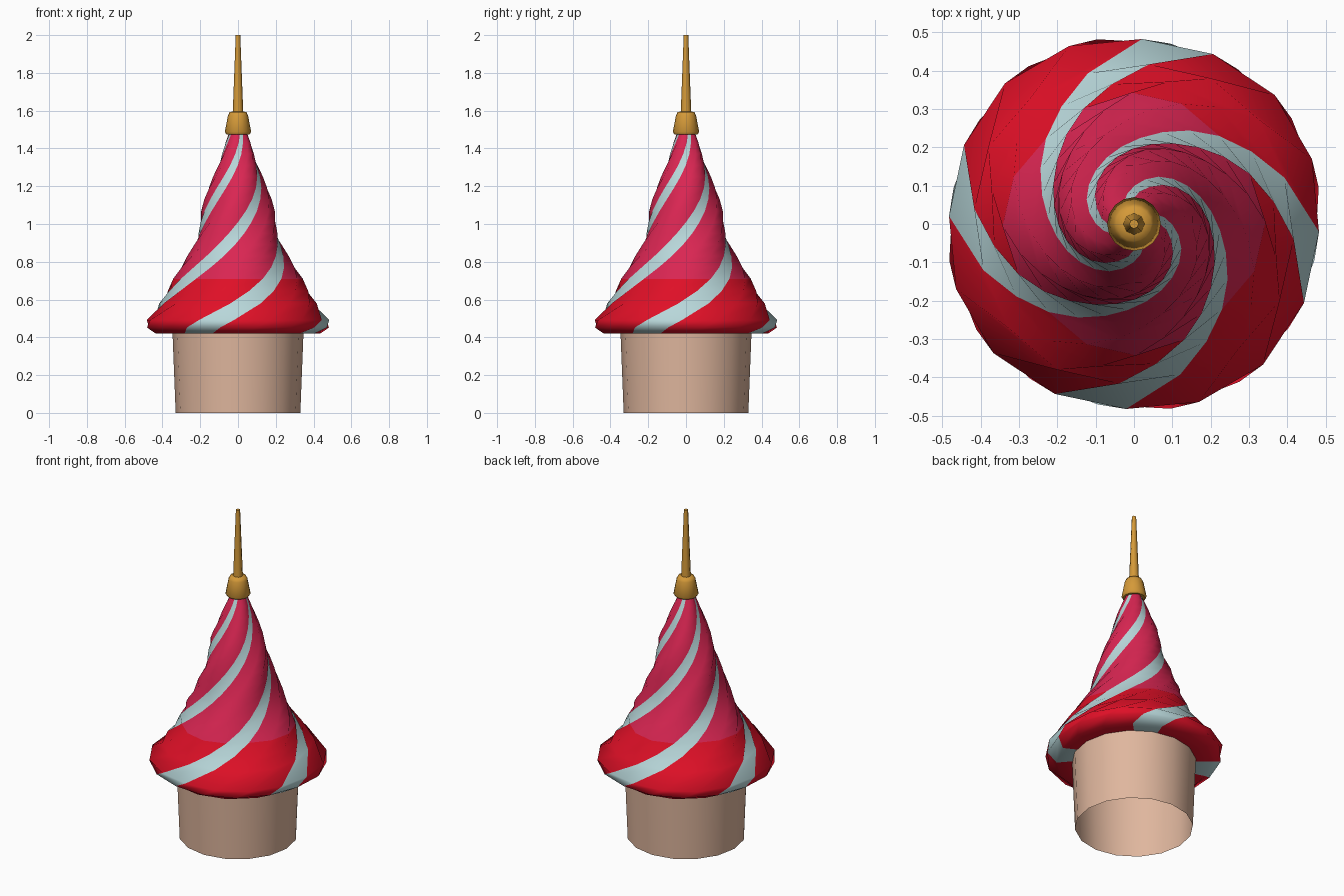
import bpy, bmesh, math

if "Cube" in bpy.data.objects:
    bpy.data.objects.remove(bpy.data.objects["Cube"])

SIDES = 16


def material(name, rgb):
    m = bpy.data.materials.new(name)
    m.diffuse_color = (*rgb, 1.0)
    m.use_nodes = True
    m.node_tree.nodes["Principled BSDF"].inputs["Base Color"].default_value = m.diffuse_color
    return m


TAN = material("tan wall", (0.74, 0.47, 0.34))
RED = material("red", (0.74, 0.005, 0.02))
PINK = material("pink", (0.70, 0.019, 0.085))
PALE = material("pale blue stripe", (0.48, 0.68, 0.70))
GOLD = material("gold", (0.66, 0.32, 0.04))


def build(name, rings, mats, rule=None, cap_top=False, smooth_angle=40):
    """Join rings of points into a tube; rule(ring, side) picks the colour."""
    bm = bmesh.new()
    loops = [[bm.verts.new(p) for p in ring] for ring in rings]
    n = len(loops[0])
    for k in range(len(loops) - 1):
        for i in range(n):
            j = (i + 1) % n
            f = bm.faces.new((loops[k][i], loops[k][j],
                              loops[k + 1][j], loops[k + 1][i]))
            if rule:
                f.material_index = rule(k, i)
    if cap_top:
        bm.faces.new(loops[-1])
    me = bpy.data.meshes.new(name)
    bm.to_mesh(me)
    bm.free()
    ob = bpy.data.objects.new(name, me)
    bpy.context.collection.objects.link(ob)
    for m in mats:
        me.materials.append(m)
    bpy.ops.object.select_all(action='DESELECT')
    ob.select_set(True)
    bpy.context.view_layer.objects.active = ob
    bpy.ops.object.shade_smooth_by_angle(angle=math.radians(smooth_angle))
    return ob


def lathe(profile, sides):
    return [[(r * math.cos(2 * math.pi * i / sides),
              r * math.sin(2 * math.pi * i / sides), z)
             for i in range(sides)] for r, z in profile]


# tower wall, open underneath
build("tower_wall", lathe([(0.33, 0), (0.347, 0.43)], SIDES), [TAN])

# twisted dome: (lobe radius, height) profile, four lobes with sunken stripes
profile = [(0.34, 0.425), (0.44, 0.42), (0.495, 0.452), (0.498, 0.492),
           (0.43, 0.58), (0.382, 0.645), (0.343, 0.71), (0.308, 0.77),
           (0.276, 0.83), (0.25, 0.89), (0.23, 0.95), (0.213, 1.01),
           (0.197, 1.07), (0.179, 1.13), (0.16, 1.19), (0.138, 1.25),
           (0.115, 1.31), (0.093, 1.37), (0.07, 1.43), (0.045, 1.49)]
DIP = (0.6, 1.0, 0.25, 0.0)      # how far each of a lobe's sides sinks in


def dome_ring(r, z):
    twist = 67 + 222 * (z - 0.45)
    depth = min(0.13, max(0.03, 0.03 + 0.18 * (z - 0.5)))
    pts = []
    for i in range(SIDES):
        a = math.radians(twist - 11.25 + 22.5 * i)
        rr = r * (1 - depth * DIP[i % 4])
        pts.append((rr * math.cos(a), rr * math.sin(a), z))
    return pts


def dome_colour(k, i):
    if i % 4 == 0:
        return 2
    return 1 if profile[k][1] > 0.70 else 0


build("twisted_dome", [dome_ring(r, z) for r, z in profile],
      [RED, PINK, PALE], dome_colour, smooth_angle=75)

# gold collar and spire
build("collar", lathe([(0.035, 1.478), (0.062, 1.475), (0.07, 1.487), (0.053, 1.575),
                       (0.045, 1.592), (0.02, 1.597)], SIDES), [GOLD],
      cap_top=True, smooth_angle=60)
build("spire", lathe([(0.028, 1.585), (0.012, 2.0)], 8), [GOLD],
      cap_top=True, smooth_angle=50)
